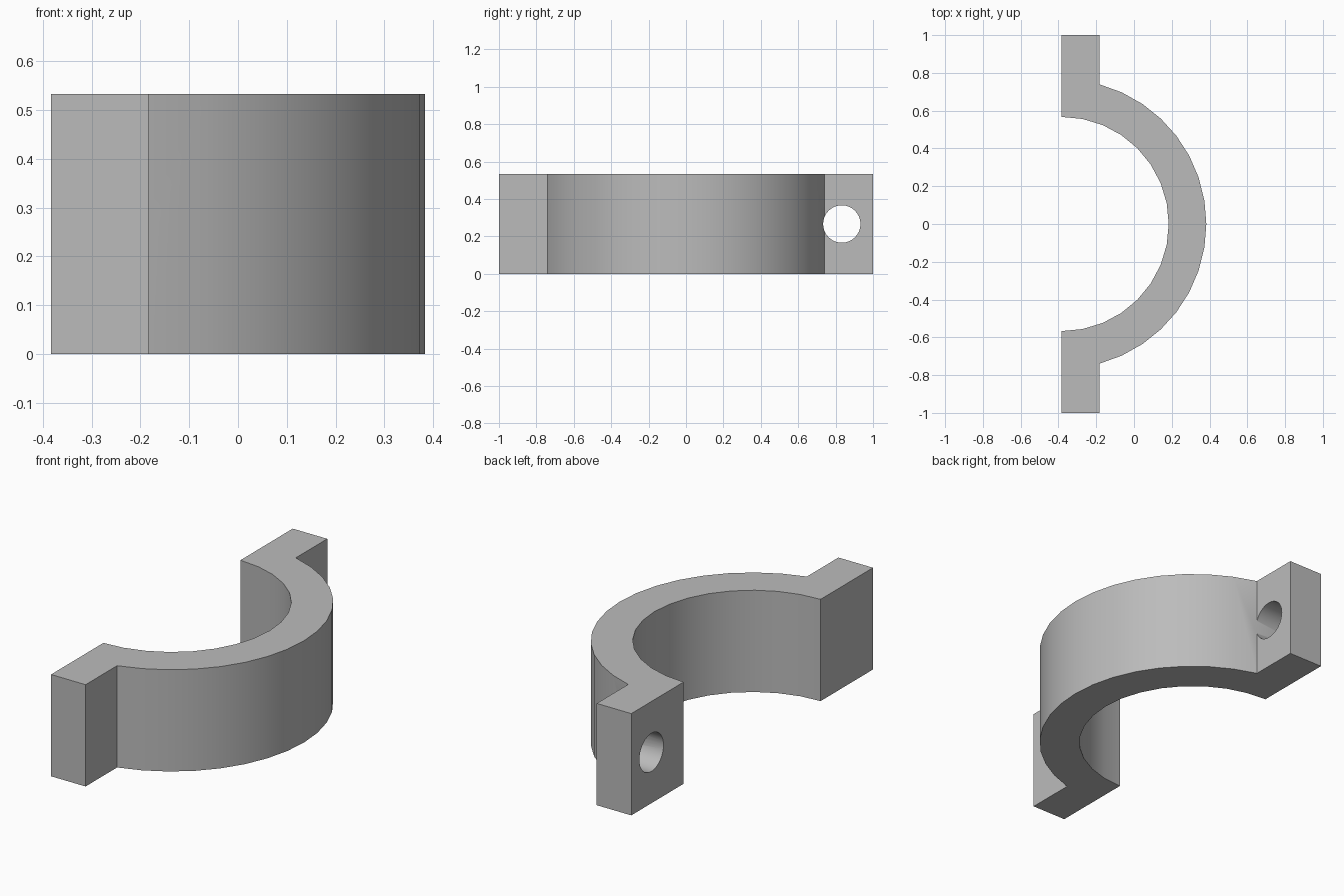
import bpy
import bmesh
from math import asin, cos, pi, radians, sin

cube = bpy.data.objects.get("Cube")
if cube:
    bpy.data.objects.remove(cube, do_unlink=True)

HEIGHT = 0.533
BACK = -0.383            # mating plane and centre of the arc
INNER, OUTER = 0.567, 0.766
FLANGE = 0.2             # flange thickness
STEPS = 16
HOLE_Y, HOLE_R = 0.833, 0.1

steel = bpy.data.materials.new("plain_grey")
steel.use_nodes = True
grey = (0.5, 0.5, 0.5, 1)
steel.diffuse_color = grey
steel.node_tree.nodes["Principled BSDF"].inputs["Base Color"].default_value = grey


def arc(radius, limit):
    """Points from -limit to +limit around the arc centre."""
    angles = [limit * (2 * i / STEPS - 1) for i in range(STEPS + 1)]
    return [(BACK + radius * cos(a), radius * sin(a)) for a in angles]


def make_object(name, bm):
    bmesh.ops.recalc_face_normals(bm, faces=bm.faces)
    mesh = bpy.data.meshes.new(name)
    bm.to_mesh(mesh)
    bm.free()
    mesh.materials.append(steel)
    obj = bpy.data.objects.new(name, mesh)
    bpy.context.collection.objects.link(obj)
    return obj


# Half clamp: outline of the band and both flanges, extruded upward
front = BACK + FLANGE
outline = [(BACK, -1), (front, -1)]
outline += arc(OUTER, pi / 2 - asin(FLANGE / OUTER))
outline += [(front, 1), (BACK, 1)]
outline += reversed(arc(INNER, pi / 2))

bm = bmesh.new()
base = bm.faces.new([bm.verts.new((x, y, 0)) for x, y in outline])
top = bmesh.ops.extrude_face_region(bm, geom=[base])["geom"]
bmesh.ops.translate(bm, vec=(0, 0, HEIGHT),
                    verts=[v for v in top if isinstance(v, bmesh.types.BMVert)])
clamp = make_object("half_clamp", bm)
bpy.context.view_layer.objects.active = clamp
clamp.select_set(True)

# Bolt holes: drilled along x, just nicking the band
for side in (-1, 1):
    bm = bmesh.new()
    bmesh.ops.create_cone(bm, cap_ends=True, segments=32, radius1=HOLE_R,
                          radius2=HOLE_R, depth=0.6)
    for v in bm.verts:
        x, y, z = v.co
        v.co = (z + BACK, x + side * HOLE_Y, y + HEIGHT / 2)
    drill = make_object("bolt_hole_cutter", bm)
    drill.hide_render = True
    cut = clamp.modifiers.new("bolt_hole", "BOOLEAN")
    cut.operation = "DIFFERENCE"
    cut.solver = "EXACT"
    cut.object = drill
    bpy.ops.object.modifier_apply(modifier=cut.name)
    bpy.data.objects.remove(drill, do_unlink=True)

bpy.ops.object.shade_smooth_by_angle(angle=radians(30))
